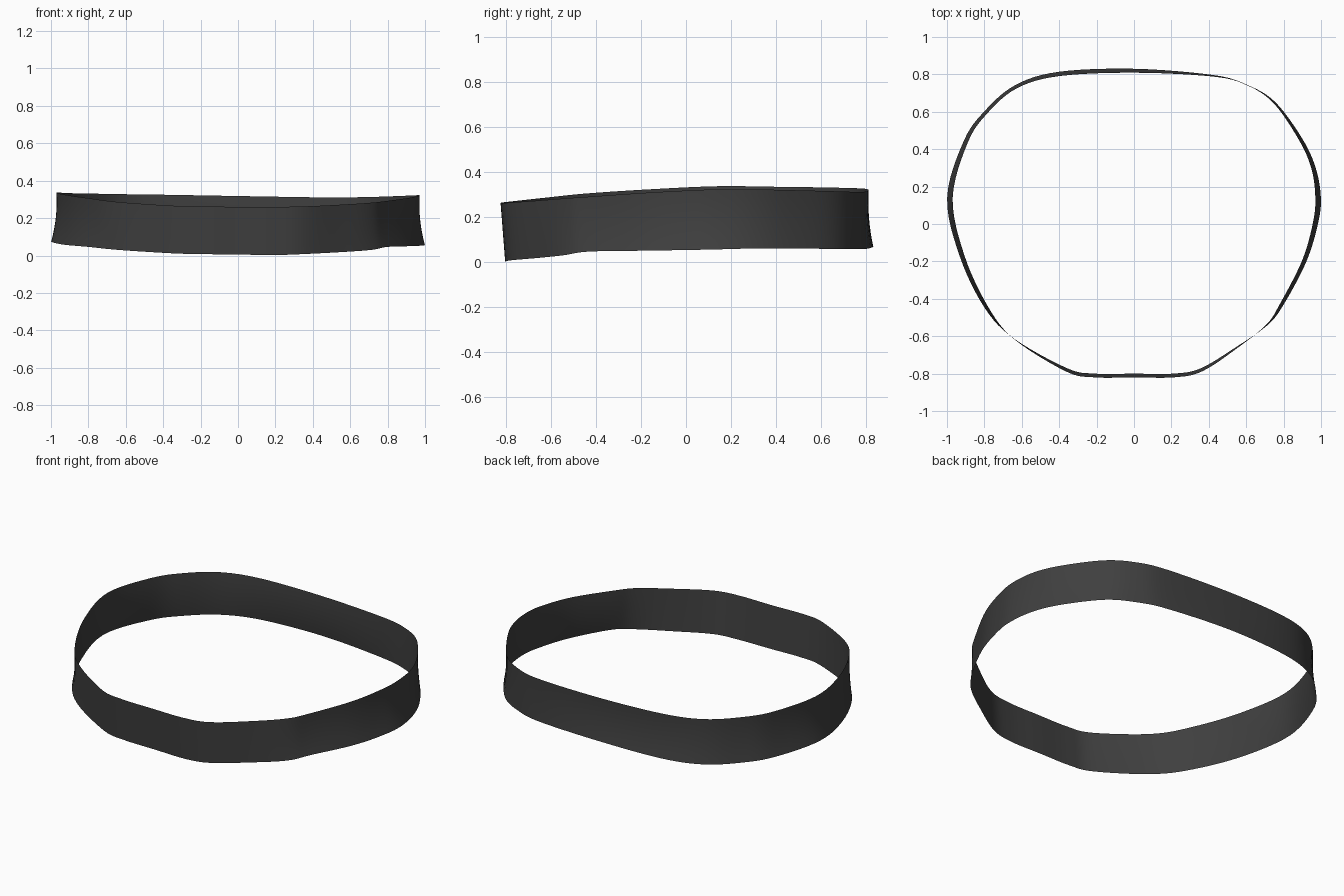
import bpy, bmesh
from mathutils import Vector

# Stations around the band: x, y, bottom z, top z, outward flare of the bottom edge
STATIONS = [
    (0.00, -0.81, 0.005, 0.260, -0.020), (0.21, -0.81, 0.003, 0.260, -0.020),
    (0.36, -0.78, 0.008, 0.263, -0.018), (0.55, -0.66, 0.018, 0.272, -0.008),
    (0.71, -0.54, 0.030, 0.282, 0.006), (0.79, -0.43, 0.046, 0.290, 0.018),
    (0.91, -0.20, 0.050, 0.306, 0.022), (0.97, 0.00, 0.053, 0.317, 0.026),
    (0.985, 0.14, 0.056, 0.322, 0.028), (0.96, 0.30, 0.060, 0.322, 0.022),
    (0.89, 0.455, 0.060, 0.319, 0.018), (0.75, 0.65, 0.058, 0.314, 0.010),
    (0.60, 0.745, 0.057, 0.311, 0.002), (0.42, 0.793, 0.058, 0.311, 0.008),
    (0.00, 0.820, 0.066, 0.318, 0.020), (-0.40, 0.803, 0.064, 0.325, 0.022),
    (-0.63, 0.735, 0.062, 0.328, 0.018), (-0.79, 0.60, 0.064, 0.331, 0.018),
    (-0.90, 0.44, 0.068, 0.333, 0.022), (-0.985, 0.14, 0.074, 0.336, 0.028),
    (-0.92, -0.17, 0.058, 0.322, 0.024), (-0.79, -0.445, 0.046, 0.304, 0.018),
    (-0.64, -0.615, 0.030, 0.286, -0.002), (-0.36, -0.78, 0.012, 0.267, -0.018),
    (-0.21, -0.81, 0.008, 0.263, -0.020),
]
SUB, ROWS = 6, 8


def spline(a, b, c, d, t):
    """Closed smooth interpolation between b and c."""
    return 0.5 * (2 * b + (c - a) * t + (2 * a - 5 * b + 4 * c - d) * t * t
                  + (3 * b - a - 3 * c + d) * t ** 3)


# Smooth path through the stations
n = len(STATIONS)
path = []
for i in range(n):
    ring = [STATIONS[(i + k) % n] for k in (-1, 0, 1, 2)]
    for s in range(SUB):
        path.append([spline(*v, s / SUB) for v in zip(*ring)])

# Sweep the slightly concave band section along the path
bm = bmesh.new()
cols = []
for i, (x, y, zb, zt, flare) in enumerate(path):
    p, q = path[i - 1], path[(i + 1) % len(path)]
    out = Vector((q[1] - p[1], p[0] - q[0], 0)).normalized()
    col = []
    for r in range(ROWS + 1):
        t = r / ROWS
        shift = flare * (0.5 - t) - 0.010 * 4 * t * (1 - t) * max(0, flare) / 0.025
        col.append(bm.verts.new(Vector((x, y, zb + (zt - zb) * t)) + out * shift))
    cols.append(col)
for i, a in enumerate(cols):
    b = cols[(i + 1) % len(cols)]
    for r in range(ROWS):
        bm.faces.new((a[r], b[r], b[r + 1], a[r + 1])).smooth = True

mesh = bpy.data.meshes.new("head_band")
bm.to_mesh(mesh)
bm.free()
band = bpy.data.objects.new("head_band", mesh)
bpy.context.collection.objects.link(band)

# Dark fabric colour
mat = bpy.data.materials.new("charcoal")
mat.diffuse_color = (0.05, 0.05, 0.05, 1)
mesh.materials.append(mat)
